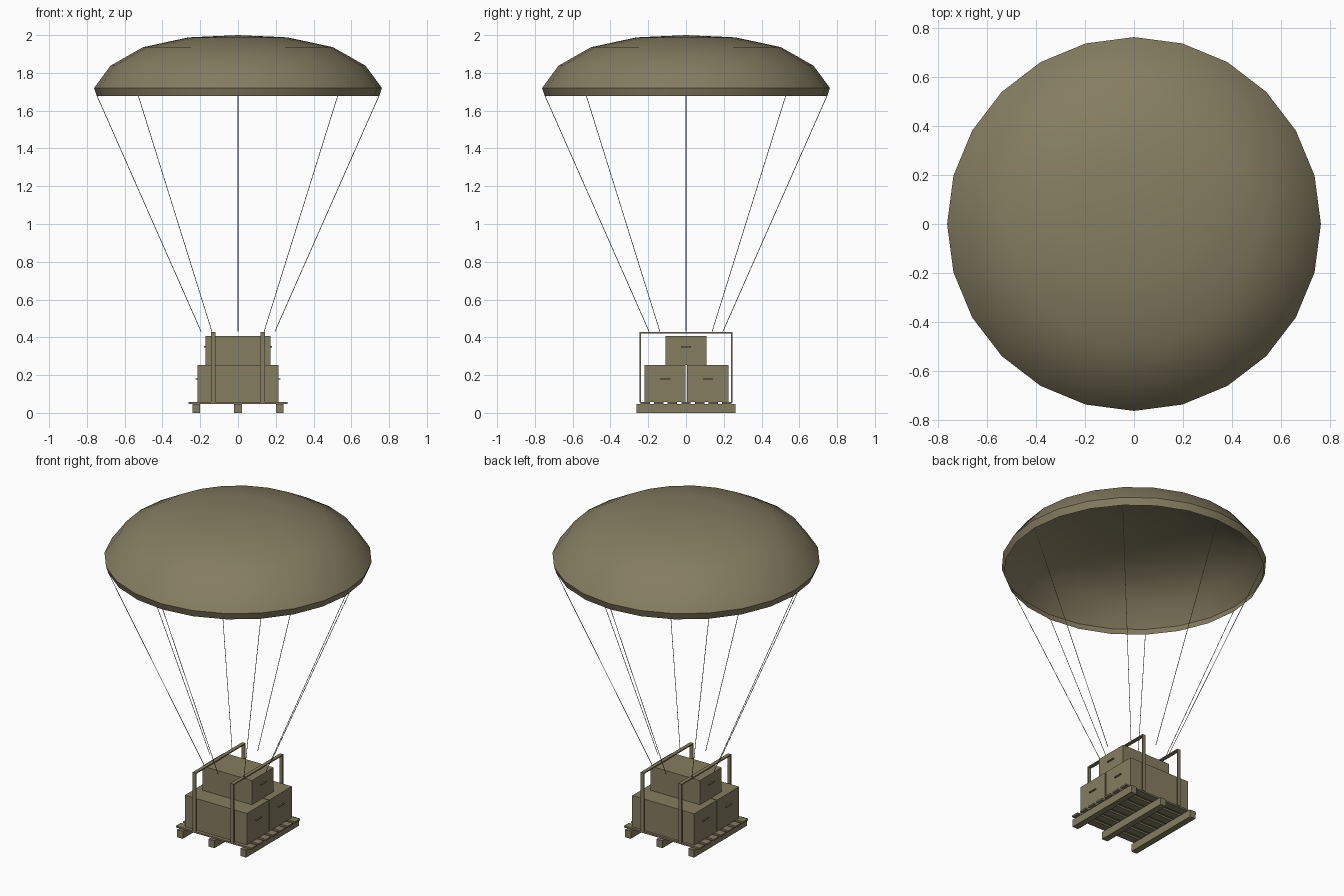
import bpy, bmesh, math
from mathutils import Vector

if "Cube" in bpy.data.objects:
    bpy.data.objects.remove(bpy.data.objects["Cube"])

OLIVE = bpy.data.materials.new("olive drab")
OLIVE.diffuse_color = (0.235, 0.205, 0.12, 1)
OLIVE.use_nodes = True
OLIVE.node_tree.nodes["Principled BSDF"].inputs["Base Color"].default_value = OLIVE.diffuse_color


def finish(bm, name):
    me = bpy.data.meshes.new(name)
    bm.to_mesh(me)
    bm.free()
    me.materials.append(OLIVE)
    ob = bpy.data.objects.new(name, me)
    bpy.context.collection.objects.link(ob)
    return ob


def box(name, x, y, z):
    """Box given as (min, max) ranges on each axis."""
    bm = bmesh.new()
    bmesh.ops.create_cube(bm, size=1)
    for v in bm.verts:
        v.co = [r[0] if c < 0 else r[1] for c, r in zip(v.co, (x, y, z))]
    return finish(bm, name)


def cord(name, a, b, radius):
    a, b = Vector(a), Vector(b)
    bm = bmesh.new()
    bmesh.ops.create_cone(bm, segments=6, radius1=radius, radius2=radius,
                          depth=(b - a).length, cap_ends=True)
    rot = (b - a).to_track_quat('Z', 'Y')
    for v in bm.verts:
        v.co = rot @ v.co + (a + b) / 2
    return finish(bm, name)


# canopy: open 24-sided dome with a short skirt
SIDES = 24
profile = [(0.747, 1.677), (0.762, 1.72), (0.675, 1.838), (0.503, 1.936), (0.262, 1.988)]
bm = bmesh.new()
rings = []
for r, z in profile:
    rings.append([bm.verts.new((r * math.cos(math.tau * i / SIDES),
                                r * math.sin(math.tau * i / SIDES), z)) for i in range(SIDES)])
for low, high in zip(rings, rings[1:]):
    for i in range(SIDES):
        j = (i + 1) % SIDES
        bm.faces.new((low[i], low[j], high[j], high[i]))
apex = bm.verts.new((0, 0, 2.0))
for i in range(SIDES):
    bm.faces.new((rings[-1][i], rings[-1][(i + 1) % SIDES], apex))
canopy = finish(bm, "canopy")
bpy.context.view_layer.objects.active = canopy
canopy.select_set(True)
bpy.ops.object.shade_smooth_by_angle(angle=math.radians(35))

# suspension cords
for i in range(8):
    c, s = math.cos(math.tau * i / 8), math.sin(math.tau * i / 8)
    cord(f"suspension_cord_{i}", (0.195 * c, 0.195 * s, 0.43), (0.747 * c, 0.747 * s, 1.68), 0.0017)

# pallet: three runners with cross slats
for i, x in enumerate((-0.22, 0, 0.22)):
    box(f"pallet_runner_{i}", (x - 0.02, x + 0.02), (-0.262, 0.262), (0, 0.047))
for i in range(7):
    y = -0.216 + 0.072 * i
    box(f"pallet_slat_{i}", (-0.262, 0.262), (y - 0.025, y + 0.025), (0.047, 0.057))

# cargo crates
box("lower_crate_front", (-0.215, 0.215), (-0.22, -0.002), (0.057, 0.254))
box("lower_crate_back", (-0.215, 0.215), (0.004, 0.226), (0.057, 0.254))
box("upper_crate", (-0.172, 0.172), (-0.108, 0.108), (0.254, 0.406))

# crate handles on both ends
for side in (-1, 1):
    for i, (x, y, z) in enumerate(((0.215, -0.11, 0.18), (0.215, 0.116, 0.18), (0.172, 0, 0.35))):
        box(f"crate_handle_{i}_{side}", sorted((side * x, side * (x + 0.009))),
            (y - 0.027, y + 0.027), (z - 0.003, z + 0.003))

# lashing frames running over the load
for side in (-1, 1):
    x = (side * 0.131 - 0.011, side * 0.131 + 0.011)
    for end in (-1, 1):
        box(f"frame_post_{side}_{end}", x, sorted((end * 0.239, end * 0.246)), (0.055, 0.428))
    box(f"frame_top_bar_{side}", x, (-0.246, 0.246), (0.421, 0.428))
